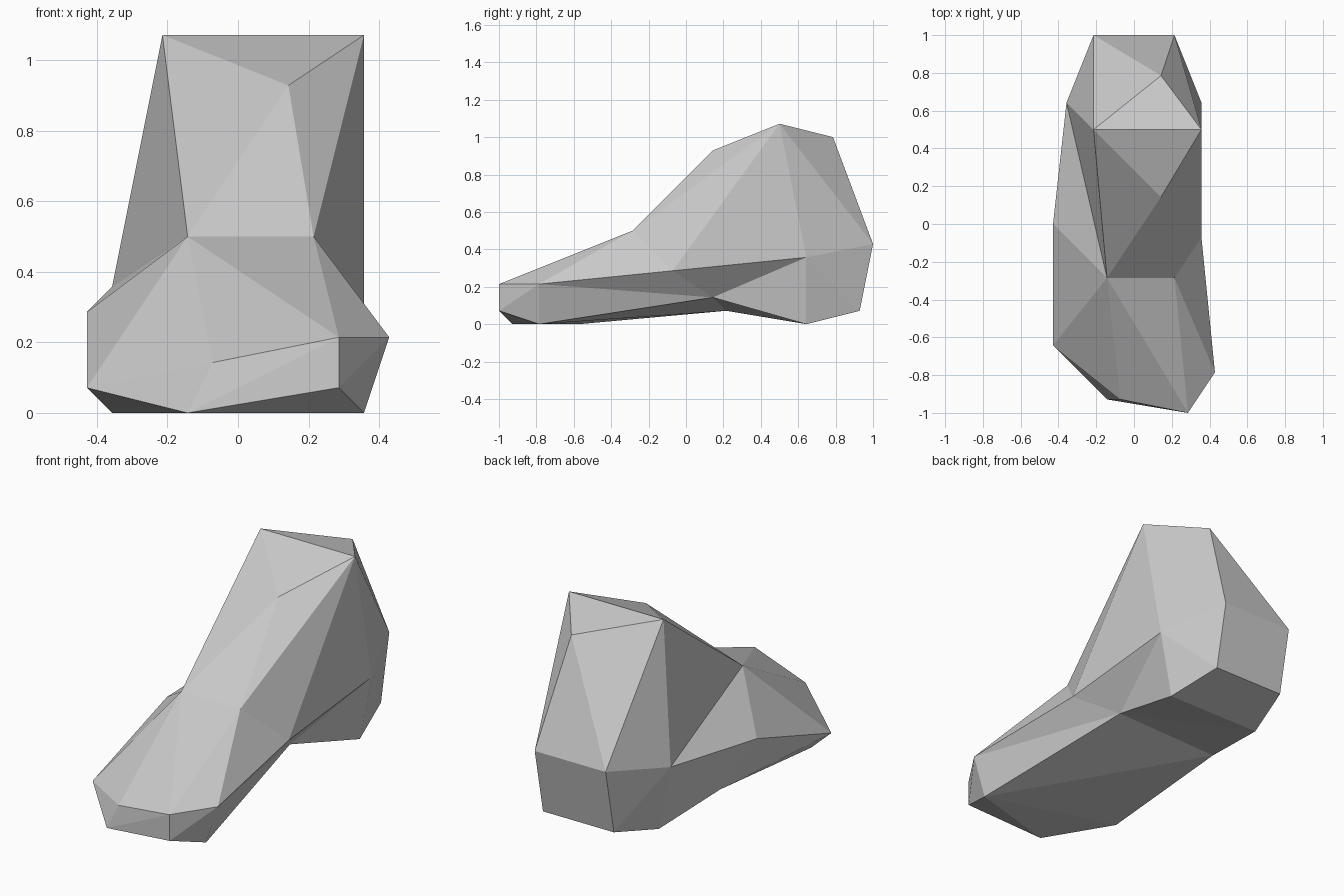
import bpy
import bmesh

cube = bpy.data.objects.get("Cube")
if cube:
    bpy.data.objects.remove(cube, do_unlink=True)

UNIT = 1 / 14  # modelling grid step
bm = bmesh.new()
corner = {}


def point(name, x, y, z):
    corner[name] = bm.verts.new((x * UNIT, y * UNIT, z * UNIT))


def pair(name, x, y, z):
    point(name + "_left", x, y, z)
    point(name + "_right", -x, y, z)


def face(*names):
    bm.faces.new([corner[n] for n in names])


def fan(hub, ring, closed=False):
    """Triangles around one hub corner."""
    ring = ring.split()
    if closed:
        ring.append(ring[0])
    for a, b in zip(ring, ring[1:]):
        face(hub, a, b)


# Symmetrical heel corners
pair("heel_back", 3, 14, 6)
pair("heel_low", 3, 13, 1)
pair("heel_base", 4, 9, 0)
pair("heel_side", 5, 9, 5)

# Ankle stump
point("ankle_left", 5, 7, 15)
point("ankle_right", -3, 7, 15)
point("ankle_back", 2, 11, 14)
point("shin", 2, 2, 13)

# Instep and middle of the foot
point("instep_left", 3, -4, 7)
point("instep_right", -2, -4, 7)
point("flare_left", 5, -1, 4)
point("flare_right", -6, 0, 4)
point("arch_left", 3, 2, 2)
point("arch_right", -5, 3, 1)

# Toe end
point("toe_left", 6, -11, 3)
point("toe_right", -6, -9, 1)
point("toe_tip", 4, -14, 3)
point("tip_base", 4, -14, 1)
point("toe_top", -1, -13, 2)
point("sole_front", -2, -13, 0)
point("sole_left", 5, -11, 0)
point("sole_right", -5, -8, 0)

# Upper surface and ankle
fan("instep_right", "ankle_right shin instep_left toe_tip toe_top "
    "toe_right flare_right heel_side_right", closed=True)
fan("ankle_left", "shin ankle_right ankle_back heel_back_left "
    "heel_side_left flare_left instep_left", closed=True)
fan("heel_back_right", "heel_side_right ankle_right ankle_back heel_back_left")

# Toes
fan("toe_left", "instep_left flare_left arch_left sole_left "
    "tip_base toe_tip", closed=True)
fan("sole_front", "toe_right toe_top toe_tip tip_base "
    "sole_left sole_right", closed=True)

# Arch and sole
fan("arch_right", "flare_right heel_side_right heel_base_right arch_left "
    "sole_left sole_right toe_right", closed=True)
fan("arch_left", "flare_left heel_side_left heel_base_left heel_base_right")

# Heel
for side in ("_left", "_right"):
    fan("heel_low" + side,
        " ".join(n + side for n in ("heel_back", "heel_side", "heel_base")))
for upper in ("heel_back", "heel_base"):
    face(upper + "_left", upper + "_right", "heel_low_right", "heel_low_left")

bmesh.ops.recalc_face_normals(bm, faces=bm.faces[:])
mesh = bpy.data.meshes.new("foot")
bm.to_mesh(mesh)
bm.free()

# Single plain grey
grey = bpy.data.materials.new("light_grey")
grey.use_nodes = True
color = (0.6, 0.6, 0.6, 1)
grey.diffuse_color = color
grey.node_tree.nodes["Principled BSDF"].inputs["Base Color"].default_value = color
mesh.materials.append(grey)

foot = bpy.data.objects.new("foot", mesh)
bpy.context.collection.objects.link(foot)
